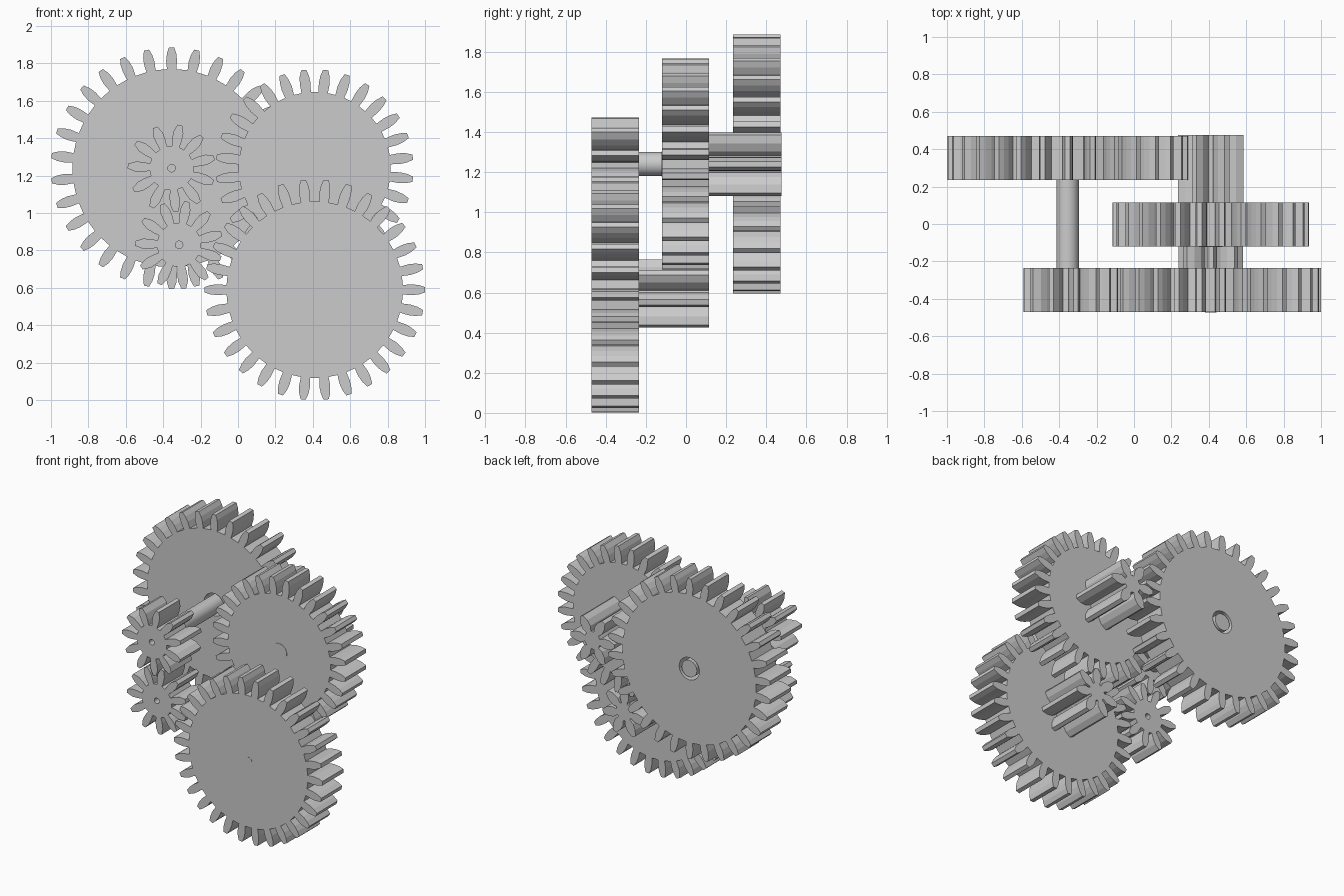
import bpy, bmesh, math
from mathutils import Vector

cube = bpy.data.objects.get("Cube")
if cube:
    bpy.data.objects.remove(cube, do_unlink=True)

# One plain grey for everything
grey = bpy.data.materials.new("plain_grey")
grey.use_nodes = True
grey.diffuse_color = (0.6, 0.6, 0.6, 1)
grey.node_tree.nodes["Principled BSDF"].inputs["Base Color"].default_value = grey.diffuse_color


def circle(radius, sides):
    return [(radius * math.cos(math.tau * i / sides),
             radius * math.sin(math.tau * i / sides)) for i in range(sides)]


def extrude(name, centre, front, back, loops):
    """Fill outline loops (later ones are holes) and extrude them along y."""
    bm = bmesh.new()
    edges = []
    for loop in loops:
        verts = [bm.verts.new((x, front, z)) for x, z in loop]
        edges += [bm.edges.new((v, verts[i - 1])) for i, v in enumerate(verts)]
    bmesh.ops.triangle_fill(bm, edges=edges, use_beauty=True, normal=(0, -1, 0))
    result = bmesh.ops.extrude_face_region(bm, geom=bm.faces[:], use_keep_orig=True)
    moved = [g for g in result["geom"] if isinstance(g, bmesh.types.BMVert)]
    bmesh.ops.translate(bm, verts=moved, vec=Vector((0, back - front, 0)))
    bmesh.ops.recalc_face_normals(bm, faces=bm.faces[:])
    mesh = bpy.data.meshes.new(name)
    bm.to_mesh(mesh)
    bm.free()
    mesh.materials.append(grey)
    obj = bpy.data.objects.new(name, mesh)
    obj.location = (centre[0], 0, centre[1])
    bpy.context.collection.objects.link(obj)
    return obj


def gear(name, centre, front, back, teeth, phase, flank, bore=0):
    """flank: (radius, half width) from root to tip; phase: angle of one tooth."""
    outline = []
    for t in range(teeth):
        mid = math.radians(phase) + math.tau * t / teeth
        side = [(r, math.asin(w / r)) for r, w in flank]
        points = [(r, mid - a) for r, a in side] + [(r, mid + a) for r, a in reversed(side)]
        outline += [(r * math.cos(a), r * math.sin(a)) for r, a in points]
    loops = [outline] + ([circle(bore, 24)] if bore else [])
    return extrude(name, centre, front, back, loops)


def rod(name, centre, front, back, radius):
    obj = extrude(name, centre, front, back, [circle(radius, 32)])
    bpy.ops.object.select_all(action="DESELECT")
    obj.select_set(True)
    bpy.context.view_layer.objects.active = obj
    bpy.ops.object.shade_smooth_by_angle(angle=math.radians(30))


# Axle positions (x, z)
upper_left = (-0.355, 1.24)
lower_left = (-0.315, 0.83)
upper_right = (0.41, 1.24)
lower_right = (0.41, 0.59)


def wheel_flank(root, tip):
    depth = tip - root
    return [(root, 0.025), (root + depth * 0.4, 0.029),
            (root + depth * 0.72, 0.025), (tip, 0.014)]


pinion_flank = [(0.118, 0.02), (0.155, 0.026), (0.195, 0.027), (0.235, 0.013)]
small_flank = [(0.063, 0.021), (0.1, 0.035), (0.14, 0.032), (0.175, 0.014)]

# Large wheels
gear("back_wheel", upper_left, 0.235, 0.47, 30, 90, wheel_flank(0.53, 0.645), 0.08)
gear("middle_wheel", upper_right, -0.12, 0.115, 28, 90 + 180 / 28, wheel_flank(0.407, 0.528))
gear("front_wheel", lower_right, -0.47, -0.235, 30, 0, wheel_flank(0.472, 0.59))

# Front pinions that mesh with each other and the front wheel
gear("upper_pinion", upper_left, -0.47, -0.235, 11, -84.4, pinion_flank, 0.02)
gear("lower_pinion", lower_left, -0.47, -0.235, 11, -18.3, pinion_flank, 0.02)

# Long pinions fixed behind the wheels
gear("middle_wheel_pinion", upper_right, 0.115, 0.475, 6, 180, small_flank)
gear("front_wheel_pinion", lower_right, -0.235, 0.115, 7, 90, small_flank)

# Shaft and flush hub caps
rod("pinion_shaft", upper_left, -0.235, 0.47, 0.06)
rod("middle_hub_cap", upper_right, -0.122, -0.119, 0.062)
rod("front_hub_cap", lower_right, -0.472, -0.469, 0.031)
